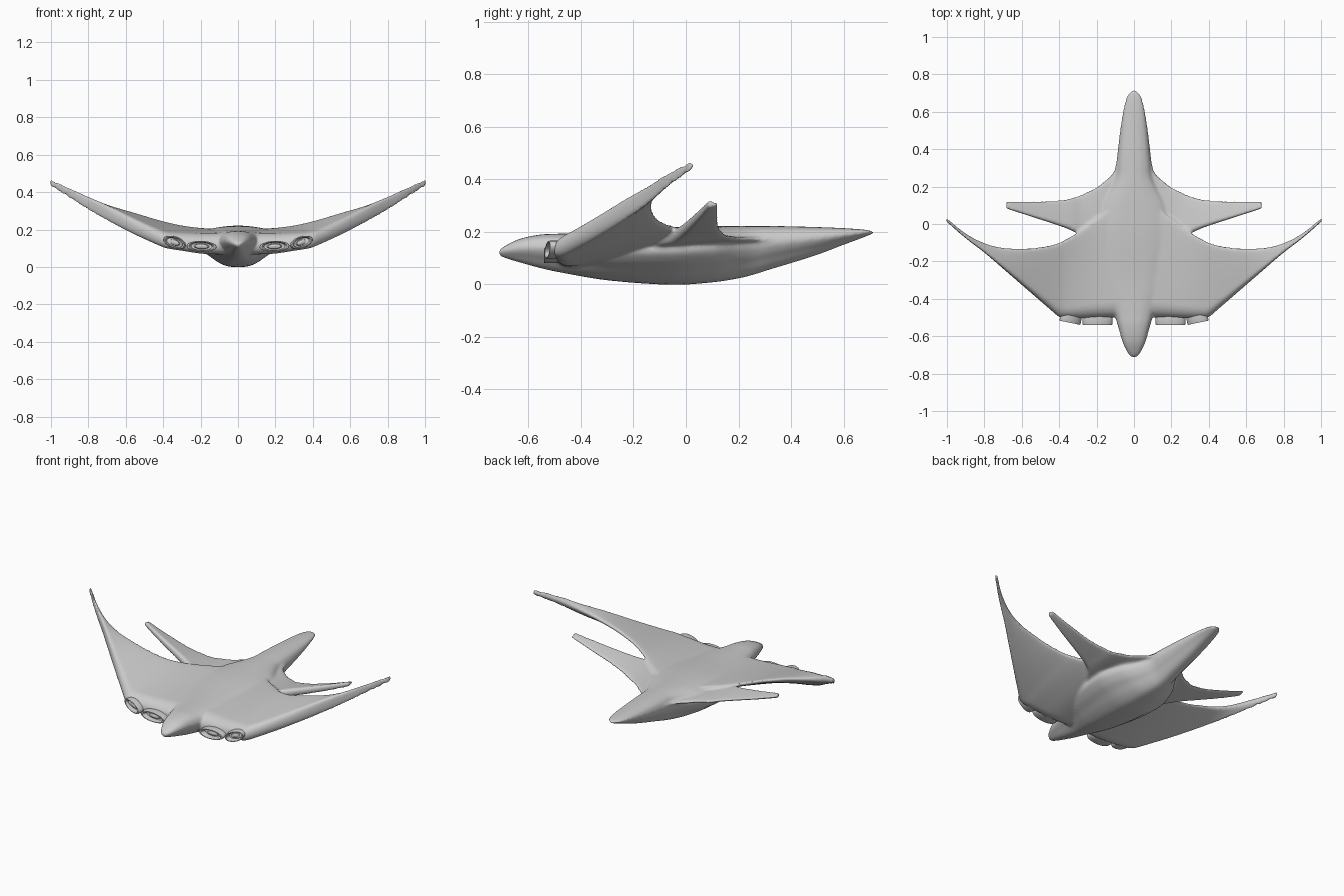
import bpy, bmesh, math
from mathutils import Matrix, Vector

if "Cube" in bpy.data.objects:
    bpy.data.objects.remove(bpy.data.objects["Cube"])


def curve(rows, t):
    """Smooth interpolation of station rows; the first column is the parameter."""
    n = len(rows)
    t = min(max(t, rows[0][0]), rows[-1][0])
    i = max(k for k in range(n - 1) if rows[k][0] <= t)

    def slope(k, c):
        a, b = rows[max(k - 1, 0)], rows[min(k + 1, n - 1)]
        return (b[c] - a[c]) / (b[0] - a[0])
    p, q = rows[i], rows[i + 1]
    h = q[0] - p[0]
    s = (t - p[0]) / h
    return [p[c] * (2*s**3 - 3*s*s + 1) + slope(i, c) * h * (s**3 - 2*s*s + s)
            + q[c] * (3*s*s - 2*s**3) + slope(i + 1, c) * h * (s**3 - s*s)
            for c in range(1, len(p))]


def loft(bm, rings):
    """Closed skin through rings of points, with capped ends."""
    vs = [[bm.verts.new(p) for p in r] for r in rings]
    n = len(vs[0])
    for a, b in zip(vs, vs[1:]):
        for i in range(n):
            bm.faces.new((a[i], a[(i + 1) % n], b[(i + 1) % n], b[i]))
    bm.faces.new(vs[0])
    bm.faces.new(vs[-1][::-1])


def finish(name, bm):
    bmesh.ops.recalc_face_normals(bm, faces=bm.faces)
    me = bpy.data.meshes.new(name)
    bm.to_mesh(me)
    bm.free()
    ob = bpy.data.objects.new(name, me)
    bpy.context.collection.objects.link(ob)
    for p in me.polygons:
        p.use_smooth = True
    return ob


def airfoil(x, yf, yr, zf, zr, T):
    """Blunt-nosed, thin-tailed section at span position x."""
    N = 22
    up, low = [], []
    for i in range(N + 1):
        t = (i / N) ** 1.6
        h = min(1, math.sqrt(max(0, 1 - (1 - min(t / .14, 1)) ** 2)))
        h *= .16 + .84 * (1 - t) ** .75
        y, z = yf + (yr - yf) * t, zf + (zr - zf) * t
        up.append((x, y, z + T / 2 * h))
        low.append((x, y, z - T / 2 * h))
    return up + low[:0:-1]


def span(bm, rows, n):
    """Full-width surface from half-span stations."""
    X = rows[-1][0]
    xs = [X * (2 * i / n - 1) for i in range(n + 1)]
    loft(bm, [airfoil(x, *curve(rows, abs(x))) for x in xs])


hull = bmesh.new()

# fuselage: y, half width, bottom, top
body = [(-.712, .016, .11, .129), (-.69, .034, .1, .146), (-.63, .062, .082, .174),
        (-.55, .085, .06, .19), (-.48, .108, .045, .193), (-.3, .19, .015, .2),
        (-.05, .23, -.002, .217), (.1, .19, .007, .221), (.2, .13, .022, .222),
        (.26, .102, .037, .222), (.32, .095, .056, .222), (.4, .086, .08, .221),
        (.5, .074, .112, .218), (.6, .059, .15, .214), (.67, .043, .176, .209),
        (.7, .028, .188, .205), (.714, .014, .192, .2)]
# broad upper shoulder flaring out of a narrow keel
half = [(0, 0, 1), (1, .45, .97), (2, .83, .86), (3, 1, .62),
        (4, .87, .42), (5, .66, .27), (6, .47, .13), (7, .26, .03), (8, 0, 0)]
prof = [curve(half, i * 8 / 32) for i in range(33)]
prof += [(-u, v) for u, v in prof[31:0:-1]]
rings = []
for i in range(121):
    y = -.712 + 1.426 * i / 120
    w, b, t = curve(body, y)
    rings.append([(u * w, y, b + v * (t - b)) for u, v in prof])
loft(hull, rings)

# swept main wing: x, front y, rear y, front z, rear z, thickness
span(hull, [
    (0, -.5, .12, .115, .192, .125), (.1, -.5, .09, .115, .192, .125),
    (.2, -.502, .03, .116, .198, .118), (.3, -.505, -.045, .124, .213, .104),
    (.37, -.505, -.085, .13, .229, .095), (.4, -.498, -.1, .137, .237, .093),
    (.45, -.456, -.115, .158, .251, .092), (.57, -.352, -.131, .215, .286, .092),
    (.7, -.239, -.127, .284, .322, .088), (.8, -.153, -.102, .337, .357, .078),
    (.9, -.076, -.05, .393, .403, .062), (1.004, .014, .033, .45, .453, .042)], 240)

# small rear winglets with flared roots
span(hull, [
    (0, -.3, .4, .15, .172, .075), (.085, -.3, .36, .15, .172, .075),
    (.105, -.28, .285, .152, .172, .074), (.15, -.24, .235, .158, .172, .07),
    (.2, -.18, .197, .166, .175, .064), (.28, -.07, .157, .182, .182, .058),
    (.33, -.038, .141, .197, .196, .055), (.4, -.01, .127, .217, .214, .05),
    (.55, .039, .122, .262, .26, .042), (.684, .083, .122, .306, .306, .032)], 200)

ship = finish("hull", hull)
m = ship.modifiers.new("blend", 'REMESH')
m.mode, m.voxel_size, m.use_smooth_shade = 'VOXEL', .007, True
m = ship.modifiers.new("soften", 'SMOOTH')
m.factor, m.iterations = .5, 8


# engine intakes: oval lipped tubes in the wing front
def engine(name, side, c, rx, rz, roll, yaw):
    bm = bmesh.new()
    shape = [(.55, .12), (.85, .09), (1, .04), (1, .004), (.96, 0), (.84, 0),
             (.78, .005), (.7, .028), (.5, .03), (.42, .018), (.05, .012)]
    rings = []
    for r, d in shape:
        rings.append([(rx * r * math.cos(a), d, rz * r * math.sin(a))
                      for a in (2 * math.pi * k / 40 for k in range(40))])
    loft(bm, rings)
    M = (Matrix.Translation(Vector((side * c[0], c[1], c[2])))
         @ Matrix.Rotation(side * yaw, 4, 'Z') @ Matrix.Rotation(-side * roll, 4, 'Y'))
    bmesh.ops.transform(bm, matrix=M, verts=bm.verts)
    finish(name, bm)


for side, tag in ((-1, "left"), (1, "right")):
    engine("inner_engine_" + tag, side, (.195, -.54, .11), .08, .029, .04, 0)
    engine("outer_engine_" + tag, side, (.343, -.528, .131), .06, .03, .35, .2)

for ob in bpy.context.collection.objects:
    ob.select_set(True)
bpy.context.view_layer.objects.active = ship
bpy.ops.object.shade_smooth_by_angle(angle=math.radians(40))
